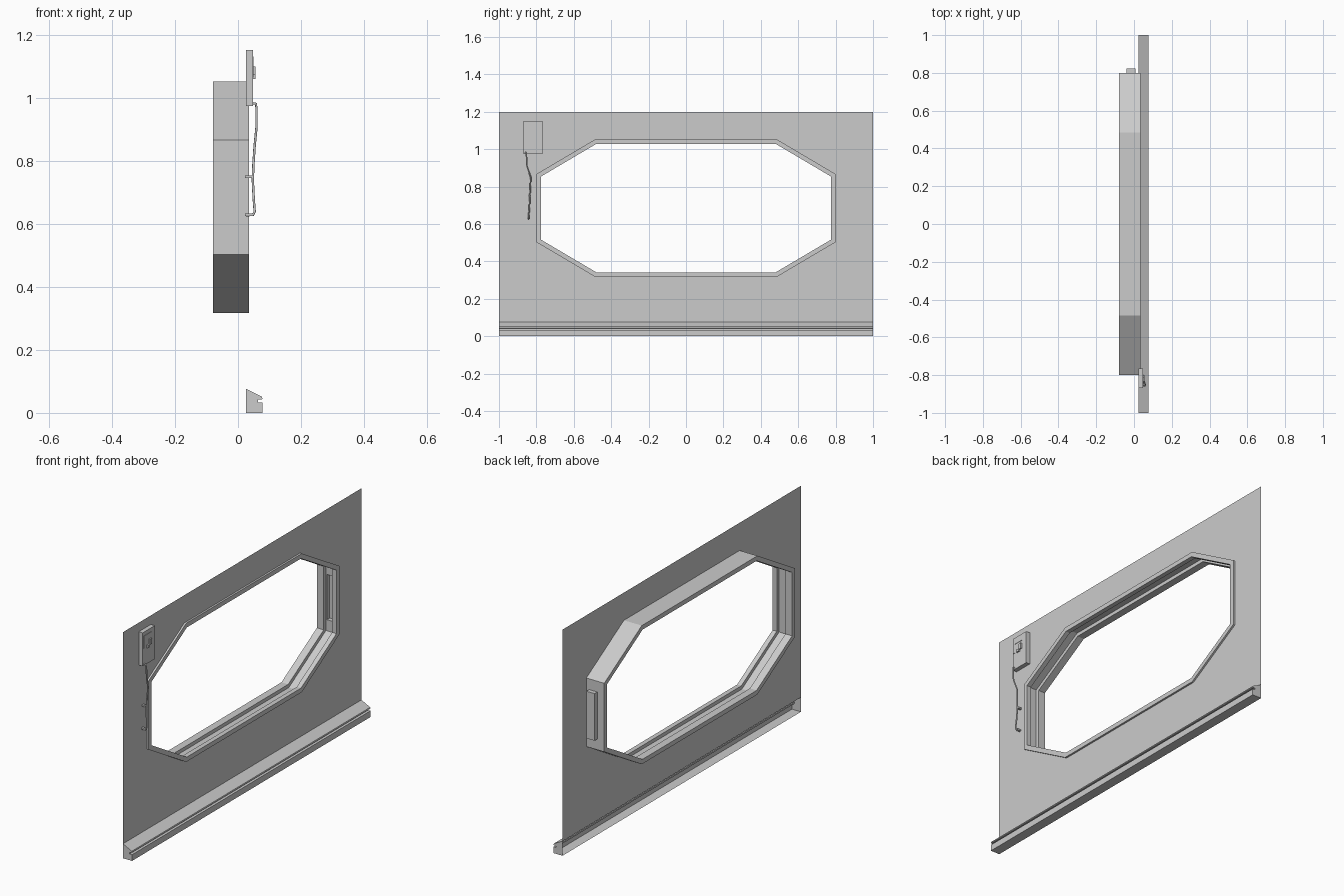
import bpy, bmesh, math

if "Cube" in bpy.data.objects:
    bpy.data.objects.remove(bpy.data.objects["Cube"])

WALL_X = 0.025
MID_Z = 0.685


def finish(bm, name, fix=True):
    if fix:
        bmesh.ops.recalc_face_normals(bm, faces=bm.faces[:])
    me = bpy.data.meshes.new(name)
    bm.to_mesh(me)
    bm.free()
    ob = bpy.data.objects.new(name, me)
    bpy.context.collection.objects.link(ob)
    return ob


def box(name, x, y, z):
    bm = bmesh.new()
    bmesh.ops.create_cube(bm, size=1)
    for v in bm.verts:
        for i, (a, b) in enumerate((x, y, z)):
            v.co[i] = (a + b) / 2 + v.co[i] * (b - a)
    return finish(bm, name)


def octagon(d):
    """Window outline in (y, z), inset by d."""
    w, h = 0.8 - d, 0.368 - d
    tilt = math.atan2(0.186, 0.315)
    ty = 0.485 - d * math.tan(tilt / 2)
    tz = 0.182 - d * math.tan((math.pi / 2 - tilt) / 2)
    q = [(w, tz), (ty, h), (-ty, h), (-w, tz), (-w, -tz), (-ty, -h), (ty, -h), (w, -tz)]
    return [(y, MID_Z + z) for y, z in q]


# Thin wall sheet with the octagonal opening
bm = bmesh.new()
for loop in ([(-1, 0.077), (1, 0.077), (1, 1.2), (-1, 1.2)], octagon(0)):
    vs = [bm.verts.new((WALL_X, y, z)) for y, z in loop]
    for a, b in zip(vs, vs[1:] + vs[:1]):
        bm.edges.new((a, b))
bmesh.ops.triangle_fill(bm, use_beauty=True, edges=bm.edges[:], normal=(1, 0, 0))
finish(bm, "wall_panel", fix=False)

# Window frame: grooved section swept round the octagon
section = [(-0.08, 0), (0.035, 0), (0.035, 0.024), (0.01, 0.024),
           (0.01, 0.005), (-0.04, 0.005), (-0.04, 0.024), (-0.08, 0.024)]
bm = bmesh.new()
rings = [[bm.verts.new((x, y, z)) for y, z in octagon(d)] for x, d in section]
for r, s in zip(rings, rings[1:] + rings[:1]):
    for i in range(8):
        j = (i + 1) % 8
        bm.faces.new((r[i], r[j], s[j], s[i]))
frame = finish(bm, "window_frame")

# Pocket at the far end, opening into the groove
pocket = box("pocket_housing", (-0.039, 0.009), (0.797, 0.823), (0.56, 0.81))
slot = box("pocket_cutter", (-0.034, 0.004), (0.785, 0.818), (0.565, 0.805))
slot.hide_render = True
slot.display_type = 'WIRE'
for ob in (frame, pocket):
    mod = ob.modifiers.new("slot", 'BOOLEAN')
    mod.operation = 'DIFFERENCE'
    mod.solver = 'EXACT'
    mod.object = slot

# Skirting rail: notched profile, open at the back, capped at the ends
profile = [(0.025, 0.077), (0.076, 0.051), (0.078, 0.045), (0.075, 0.042), (0.064, 0.042),
           (0.064, 0.033), (0.078, 0.033), (0.078, 0), (0.025, 0)]
bm = bmesh.new()
ends = [[bm.verts.new((x, y, z)) for x, z in profile] for y in (-1, 1)]
for i in range(len(profile) - 1):
    bm.faces.new((ends[0][i], ends[0][i + 1], ends[1][i + 1], ends[1][i]))
for e in ends:
    bm.faces.new(e)
finish(bm, "skirting_rail")

# Wall unit with raised details
box("control_box", (WALL_X, 0.048), (-0.868, -0.766), (0.975, 1.152))
box("control_top_bar", (0.046, 0.05), (-0.86, -0.797), (1.115, 1.132))
box("control_side_bar", (0.046, 0.05), (-0.86, -0.85), (1.065, 1.115))
box("control_grip", (0.046, 0.055), (-0.815, -0.80), (1.07, 1.10))
box("control_handle", (0.046, 0.055), (-0.835, -0.815), (1.06, 1.075))

# Hanging cord
path = [(0.046, -0.857, 0.984), (0.057, -0.857, 0.982), (0.059, -0.853, 0.965),
        (0.059, -0.85, 0.91), (0.053, -0.83, 0.85), (0.049, -0.833, 0.79), (0.047, -0.835, 0.74),
        (0.050, -0.838, 0.68), (0.053, -0.841, 0.64), (0.048, -0.842, 0.629), (WALL_X, -0.842, 0.627)]
cu = bpy.data.curves.new("cord", 'CURVE')
cu.dimensions = '3D'
cu.bevel_depth = 0.004
cu.bevel_resolution = 1
cu.use_fill_caps = True
sp = cu.splines.new('POLY')
sp.points.add(len(path) - 1)
for p, co in zip(sp.points, path):
    p.co = (*co, 1)
bpy.context.collection.objects.link(bpy.data.objects.new("cord", cu))

# Clips holding the cord to the wall
for n, (y, z) in enumerate([(-0.835, 0.75), (-0.841, 0.63)]):
    box(f"cord_clip_{n + 1}", (WALL_X - 0.002, 0.047), (y - 0.006, y + 0.006), (z - 0.004, z + 0.004))
